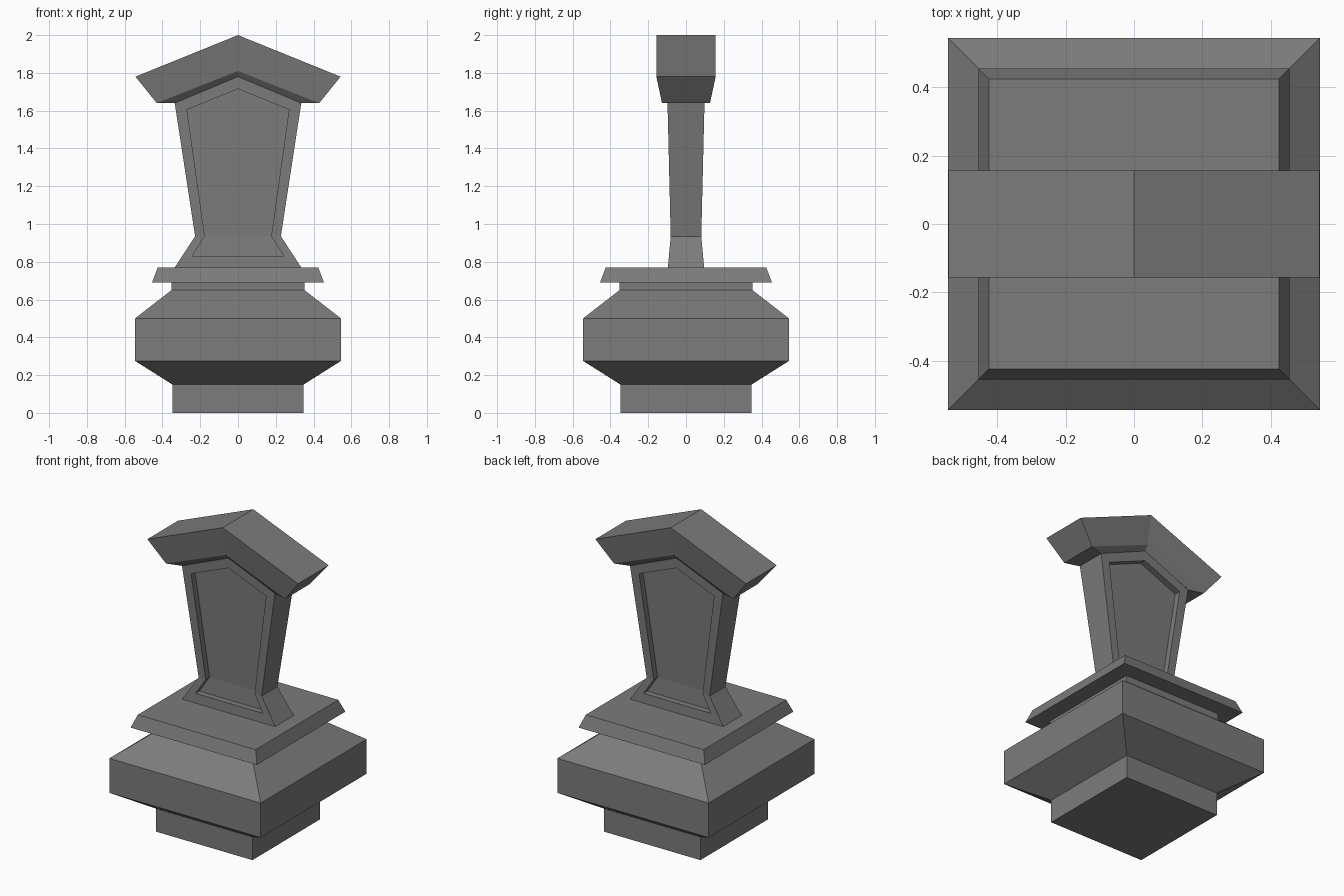
import bpy
import bmesh

cube = bpy.data.objects.get("Cube")
if cube:
    bpy.data.objects.remove(cube, do_unlink=True)

STONE = (0.2, 0.2, 0.2, 1.0)
stone = bpy.data.materials.new("grey stone")
stone.use_nodes = True
stone.diffuse_color = STONE
bsdf = next(n for n in stone.node_tree.nodes if n.type == 'BSDF_PRINCIPLED')
bsdf.inputs["Base Color"].default_value = STONE


def skin(name, loops, start_caps=(), end_caps=()):
    """Bridge successive closed loops of points; caps list the loop indices of end faces."""
    bm = bmesh.new()
    rings = [[bm.verts.new(p) for p in loop] for loop in loops]
    for a, b in zip(rings, rings[1:]):
        n = len(a)
        for i in range(n):
            j = (i + 1) % n
            bm.faces.new((a[i], a[j], b[j], b[i]))
    for ring, caps in ((rings[0], start_caps), (rings[-1], end_caps)):
        for cap in caps:
            bm.faces.new([ring[i] for i in cap])
    bmesh.ops.recalc_face_normals(bm, faces=bm.faces)
    mesh = bpy.data.meshes.new(name)
    bm.to_mesh(mesh)
    bm.free()
    mesh.materials.append(stone)
    obj = bpy.data.objects.new(name, mesh)
    bpy.context.collection.objects.link(obj)
    return obj


def square_stack(name, profile):
    """Stack of square rings from (half width, height) pairs."""
    corners = ((-1, -1), (1, -1), (1, 1), (-1, 1))
    loops = [[(sx * w, sy * w, z) for sx, sy in corners] for w, z in profile]
    return skin(name, loops, [range(4)], [range(4)])


# Pedestal: foot, bulging body and neck, then the overhanging slab
square_stack("pedestal", [(0.347, 0), (0.347, 0.15), (0.545, 0.275),
                          (0.545, 0.5), (0.352, 0.65), (0.352, 0.69)])
square_stack("pedestal_slab", [(0.455, 0.69), (0.425, 0.77)])


# Pillar: flared outline with a sunken panel on front and back
WAIST = 0.935


def pillar_depth(z):
    if z < WAIST:
        return 0.081 + (WAIST - z) * 0.09
    return 0.081 + (z - WAIST) * 0.024


def outline(half, side, sink=0.0):
    """Mirror a half outline that ends at its peak, laid on the pillar's face."""
    full = half + [(-x, z) for x, z in reversed(half[:-1])]
    return [(x, side * (pillar_depth(z) - sink), z) for x, z in full]


edge = [(0.335, 0.77), (0.227, WAIST), (0.335, 1.64), (0, 1.78)]
panel = [(0.243, 0.83), (0.176, WAIST), (0.27, 1.605), (0, 1.715)]
SINK = 0.04
floor = [(0, 1, 5, 6), (1, 2, 3, 4, 5)]
skin("pillar", [outline(panel, -1, SINK), outline(panel, -1), outline(edge, -1),
                outline(edge, 1), outline(panel, 1), outline(panel, 1, SINK)],
     floor, floor)


# Gabled cap: soffit, lower rim and roof rim, closed by two roof slopes
def gable(eave, peak, depth):
    (x, z) = eave
    front = [(x, -depth, z), (0, -depth, peak), (-x, -depth, z)]
    return front + [(px, -py, pz) for px, py, pz in reversed(front)]


skin("gabled_cap", [gable((0.335, 1.64), 1.78, 0.099),
                    gable((0.43, 1.64), 1.81, 0.127),
                    gable((0.543, 1.78), 2.0, 0.157)],
     (), [(0, 1, 4, 5), (1, 2, 3, 4)])
